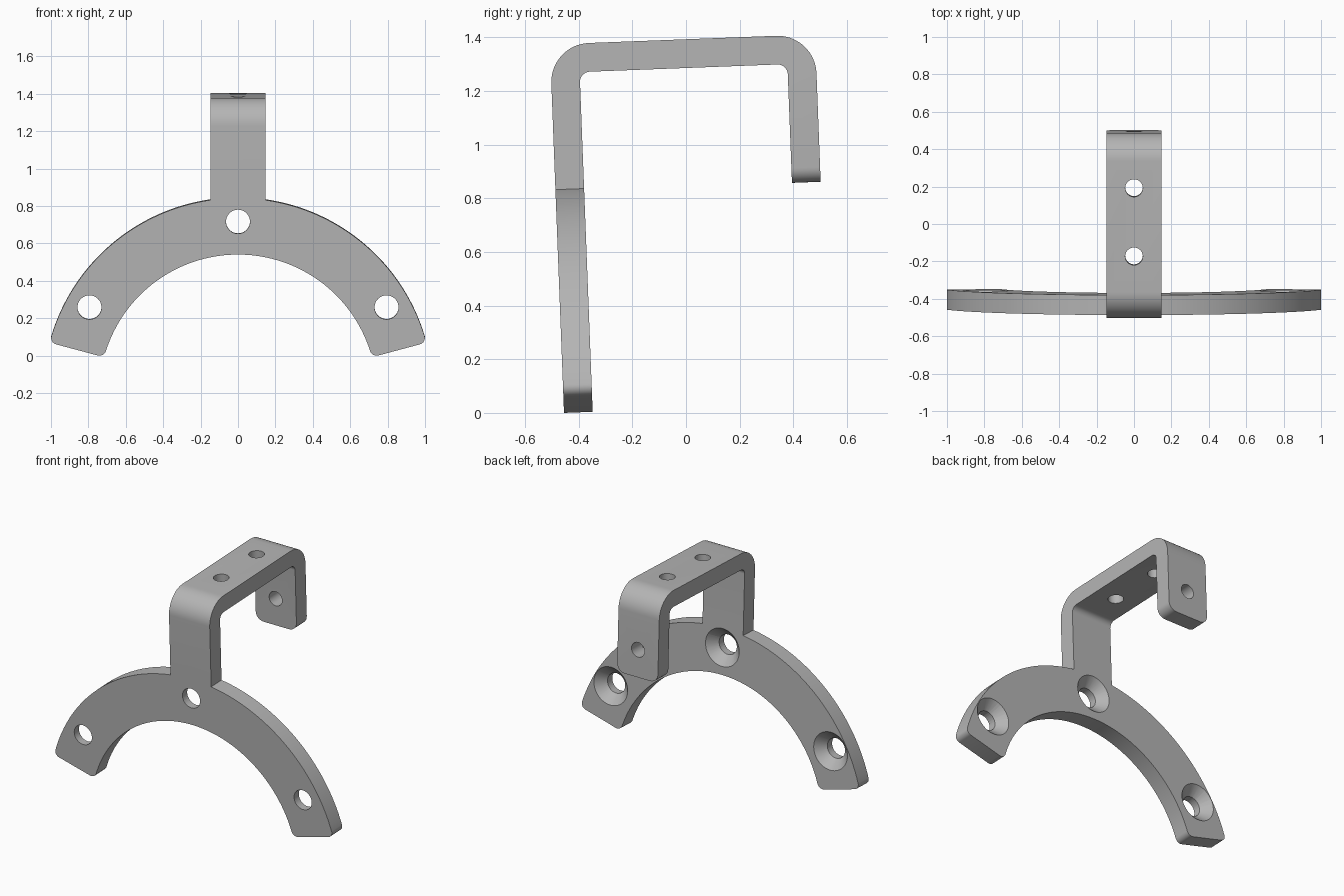
import bpy, bmesh, math
from math import sin, cos, radians, pi
from mathutils import Vector, Matrix

default = bpy.data.objects.get("Cube")
if default:
    bpy.data.objects.remove(default, do_unlink=True)

THICK = 0.107          # plate thickness
HALF = 0.147           # half width of the strap
TILT = radians(2.2)    # backward lean of the whole bracket
ARC_Z = -0.196         # height of the arc centre
R_IN, R_OUT = 0.741, 1.043
R_HOLE = 0.917

steel = bpy.data.materials.new("plain grey")
steel.use_nodes = True
grey = (0.46, 0.46, 0.46, 1)
steel.diffuse_color = grey
steel.node_tree.nodes["Principled BSDF"].inputs["Base Color"].default_value = grey


def make_object(name, bm):
    bmesh.ops.recalc_face_normals(bm, faces=bm.faces)
    mesh = bpy.data.meshes.new(name)
    bm.to_mesh(mesh)
    bm.free()
    mesh.materials.append(steel)
    obj = bpy.data.objects.new(name, mesh)
    bpy.context.collection.objects.link(obj)
    return obj


def prism(points, offset):
    """Extrude a closed outline along the offset vector."""
    bm = bmesh.new()
    face = bm.faces.new([bm.verts.new(p) for p in points])
    new = bmesh.ops.extrude_face_region(bm, geom=[face], use_keep_orig=True)["geom"]
    moved = [v for v in new if isinstance(v, bmesh.types.BMVert)]
    bmesh.ops.translate(bm, vec=Vector(offset), verts=moved)
    return bm


def rounded(corners, steps=14):
    """Outline of a polygon given as (a, b, corner radius), right angles only."""
    out = []
    for i, (a, b, r) in enumerate(corners):
        p = Vector((a, b))
        if r == 0:
            out.append(p)
            continue
        to_prev = (Vector(corners[i - 1][:2]) - p).normalized() * r
        to_next = (Vector(corners[(i + 1) % len(corners)][:2]) - p).normalized() * r
        for k in range(steps + 1):
            t = k / steps * pi / 2
            out.append(p + to_prev * (1 - sin(t)) + to_next * (1 - cos(t)))
    return out


def boolean(target, tool, operation):
    tool.hide_render = True
    mod = target.modifiers.new(operation, "BOOLEAN")
    mod.operation, mod.solver, mod.object = operation, "EXACT", tool
    bpy.context.view_layer.objects.active = target
    bpy.ops.object.modifier_apply(modifier=mod.name)
    bpy.data.objects.remove(tool, do_unlink=True)


def drill(target, centre, direction, r1, r2, depth):
    """Cut a round or conical hole centred on a point."""
    bm = bmesh.new()
    turn = Vector((0, 0, 1)).rotation_difference(Vector(direction)).to_matrix().to_4x4()
    bmesh.ops.create_cone(bm, cap_ends=True, segments=48, radius1=r1, radius2=r2,
                          depth=depth, matrix=Matrix.Translation(centre) @ turn)
    boolean(target, make_object("hole_cutter", bm), "DIFFERENCE")


# Arched plate: one rounded end, the two long arcs, the mirrored end
END = radians(75)
FILLET = 0.036
end = rounded([(R_OUT, 0, FILLET), (R_IN, 0, FILLET)], 1)
end = []
for k in range(9):     # outer corner
    t = k / 8 * pi / 2
    end.append((R_OUT - FILLET + FILLET * cos(t), FILLET - FILLET * sin(t)))
for k in range(9):     # inner corner
    t = k / 8 * pi / 2
    end.append((R_IN + FILLET - FILLET * sin(t), FILLET - FILLET * cos(t)))
polar = [(r, END - inset / r) for r, inset in end]
inner_stop = polar[-1][1]
outer_stop = polar[0][1]
N = 72
inner = [(R_IN, inner_stop * (1 - 2 * k / N)) for k in range(1, N)]
outer = [(R_OUT, -outer_stop * (1 - 2 * k / N)) for k in range(1, N)]
outline = polar + inner + [(r, -a) for r, a in reversed(polar)] + outer
bracket = make_object("bracket", prism(
    [(r * sin(a), 0, ARC_Z + r * cos(a)) for r, a in outline], (0, THICK, 0)))

# Hooked strap: front leg, top bar and short rear leg
TOP, BACK, REAR_Z, FOOT = 1.378, 0.989, 0.828, 0.80
R1, R2 = 0.145, 0.038
side = rounded([
    (0, FOOT, 0), (0, TOP, R1), (BACK, TOP, R1), (BACK, REAR_Z, 0),
    (BACK - THICK, REAR_Z, 0), (BACK - THICK, TOP - THICK, R2),
    (THICK, TOP - THICK, R2), (THICK, FOOT, 0)])
bm = prism([(-HALF, p.x, p.y) for p in side], (2 * HALF, 0, 0))
tips = [e for e in bm.edges
        if all(abs(v.co.z - REAR_Z) < 1e-4 and v.co.y > 0.5 for v in e.verts)
        and abs(e.verts[0].co.x - e.verts[1].co.x) < 1e-4]
bmesh.ops.bevel(bm, geom=tips, offset=0.055, segments=8, profile=0.5, affect="EDGES")
boolean(bracket, make_object("strap", bm), "UNION")

# Countersunk screw holes in the arch
for angle in (-60, 0, 60):
    a = radians(angle)
    x, z = R_HOLE * sin(a), ARC_Z + R_HOLE * cos(a)
    drill(bracket, (x, THICK / 2, z), (0, 1, 0), 0.064, 0.064, 0.3)
    drill(bracket, (x, THICK - 0.025, z), (0, 1, 0), 0.062, 0.132, 0.07)

# Plain holes in the top bar and the rear leg
for y in (0.335, 0.70):
    drill(bracket, (0, y, TOP - THICK / 2), (0, 0, 1), 0.047, 0.047, 0.3)
drill(bracket, (0, BACK - THICK / 2, 1.005), (0, 1, 0), 0.047, 0.047, 0.3)

# Lean the bracket, centre it and stand it on the floor
mesh = bracket.data
mesh.transform(Matrix.Rotation(TILT, 4, "X"))
ys = [v.co.y for v in mesh.vertices]
low = min(v.co.z for v in mesh.vertices)
mesh.transform(Matrix.Translation((0, -(min(ys) + max(ys)) / 2, -low)))

bpy.ops.object.select_all(action="DESELECT")
bracket.select_set(True)
bpy.context.view_layer.objects.active = bracket
bpy.ops.object.shade_smooth_by_angle(angle=radians(30))
